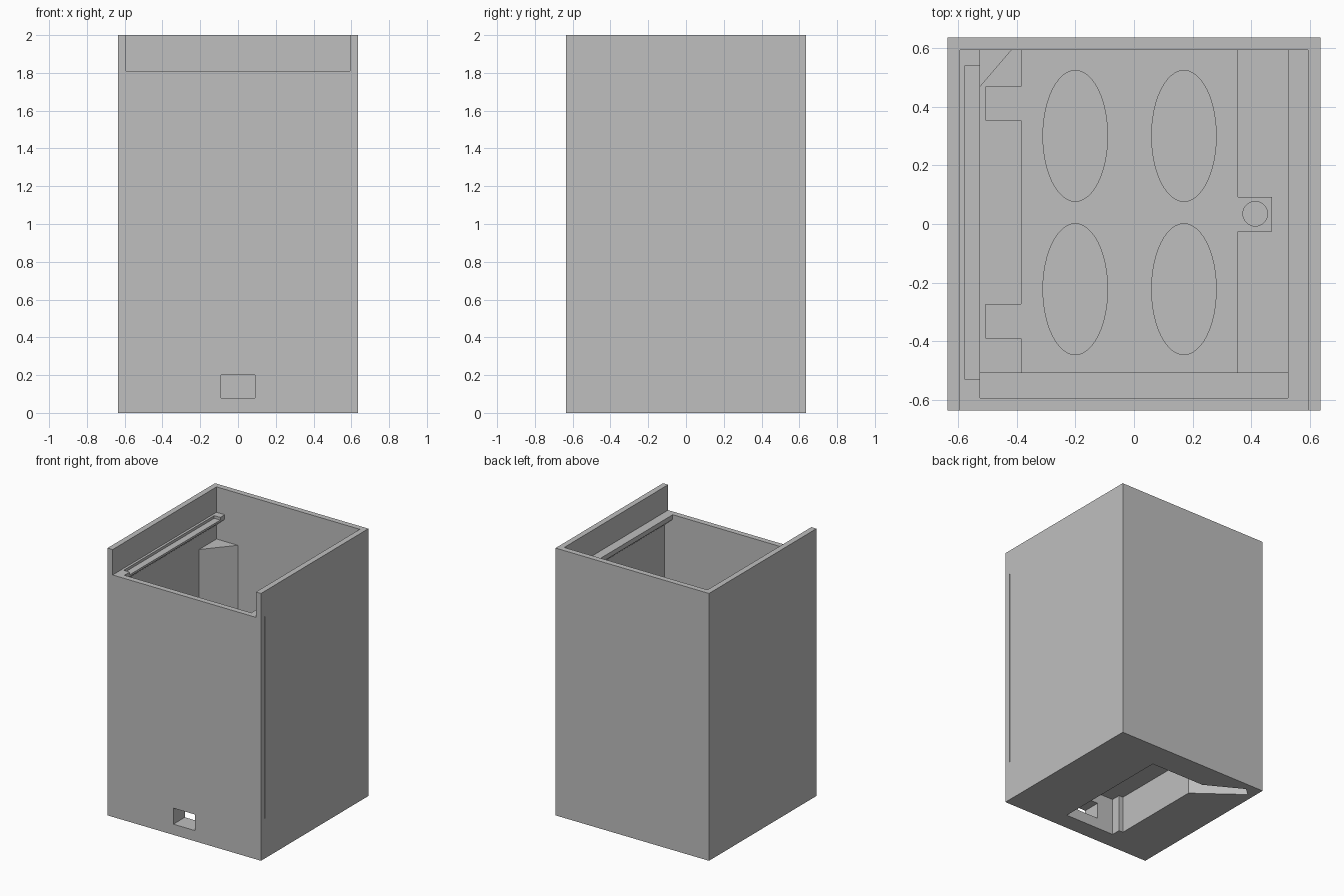
import bpy, bmesh, math
from mathutils import Vector

if "Cube" in bpy.data.objects:
    bpy.data.objects.remove(bpy.data.objects["Cube"])

grey = bpy.data.materials.new("plain grey")
grey.use_nodes = True
grey.diffuse_color = (0.52, 0.52, 0.52, 1)
grey.node_tree.nodes["Principled BSDF"].inputs["Base Color"].default_value = grey.diffuse_color


def prism(name, points, vector):
    """Extrude a flat outline of 3D points along a vector."""
    bm = bmesh.new()
    face = bm.faces.new([bm.verts.new(p) for p in points])
    extruded = bmesh.ops.extrude_face_region(bm, geom=[face])["geom"]
    moved = [g for g in extruded if isinstance(g, bmesh.types.BMVert)]
    bmesh.ops.translate(bm, verts=moved, vec=Vector(vector))
    bmesh.ops.recalc_face_normals(bm, faces=bm.faces)
    mesh = bpy.data.meshes.new(name)
    bm.to_mesh(mesh)
    bm.free()
    obj = bpy.data.objects.new(name, mesh)
    bpy.context.collection.objects.link(obj)
    mesh.materials.append(grey)
    return obj


def upright(name, outline, z0, z1):
    return prism(name, [(x, y, z0) for x, y in outline], (0, 0, z1 - z0))


def box(name, x0, x1, y0, y1, z0, z1):
    return upright(name, [(x0, y0), (x1, y0), (x1, y1), (x0, y1)], z0, z1)


def cut(target, cutter):
    """Subtract a cutter from the target and delete the cutter."""
    mod = target.modifiers.new("cut", "BOOLEAN")
    mod.operation = "DIFFERENCE"
    mod.solver = "EXACT"
    mod.object = cutter
    bpy.context.view_layer.objects.active = target
    bpy.ops.object.modifier_apply(modifier=mod.name)
    bpy.data.objects.remove(cutter)


HALF = 0.635
INNER = 0.593
FLOOR = 0.32
RIM = 1.81

# Housing: tall box with an open top and a lowered front edge
housing = box("housing", -HALF, HALF, -HALF, HALF, 0, 2)
cut(housing, box("compartment_cutter", -INNER, INNER, -INNER, INNER, FLOOR, 3))
cut(housing, box("lid_mouth_cutter", -INNER, INNER, -1, 0, RIM, 3))

# Underside cavity with a wire channel running to the back corner
cavity = [(0.19, -0.5), (0.19, 0.43), (-0.26, 0.43), (-0.53, 0.58), (-0.59, 0.53),
          (-0.26, 0.28), (-0.26, -0.43), (-0.225, -0.43), (-0.225, -0.5)]
cut(housing, upright("cavity_cutter", cavity, -1, 0.28))

# Cable port through the front, and the panel seam on the side
cut(housing, box("port_cutter", -0.09, 0.09, -1, -0.45, 0.08, 0.2))
cut(housing, box("seam_cutter", 0.63, 1, -0.592, -0.586, 0.3, RIM))

# Lid rails along both side walls, sloped underneath
for side, name in ((-1, "right_lid_rail"), (1, "left_lid_rail")):
    profile = [(0.6, RIM), (0.525, RIM), (0.525, 1.775), (0.6, 1.71)]
    rail = prism(name, [(side * x, -0.595, z) for x, z in profile], (0, 1.19, 0))
    if side < 0:
        cut(rail, box("groove_cutter", -0.575, -0.5, -0.53, 0.54, 1.79, 2))

# Triangular wire column in the back corner
upright("wire_column", [(-0.595, 0.595), (-0.595, 0.385), (-0.415, 0.595)], FLOOR - 0.01, 1.61)

# Step along the bottom of the front panel
box("front_step", -INNER, INNER, -0.595, -0.505, FLOOR - 0.01, FLOOR + 0.03)

# Floor plate with two hinge tabs and one screw tab
outline = [(-0.385, -0.505), (0.355, -0.505), (0.355, -0.025), (0.47, -0.025),
           (0.47, 0.092), (0.355, 0.092), (0.355, 0.593), (-0.385, 0.593)]
for y0, y1 in ((0.352, 0.468), (-0.39, -0.272)):
    outline += [(-0.385, y1), (-0.505, y1), (-0.505, y0), (-0.385, y0)]
plate = upright("floor_plate", outline, FLOOR - 0.01, FLOOR + 0.02)


def ellipse(cx, cy, rx, ry, count=48):
    angles = [2 * math.pi * i / count for i in range(count)]
    return [(cx + rx * math.cos(a), cy + ry * math.sin(a)) for a in angles]


# Shallow oval recesses and the screw hole
for cx in (-0.2, 0.17):
    for cy in (0.3, -0.222):
        cut(plate, upright("oval_cutter", ellipse(cx, cy, 0.11, 0.223), FLOOR + 0.01, 1))
cut(plate, upright("screw_cutter", ellipse(0.413, 0.035, 0.042, 0.042), FLOOR + 0.005, 1))
